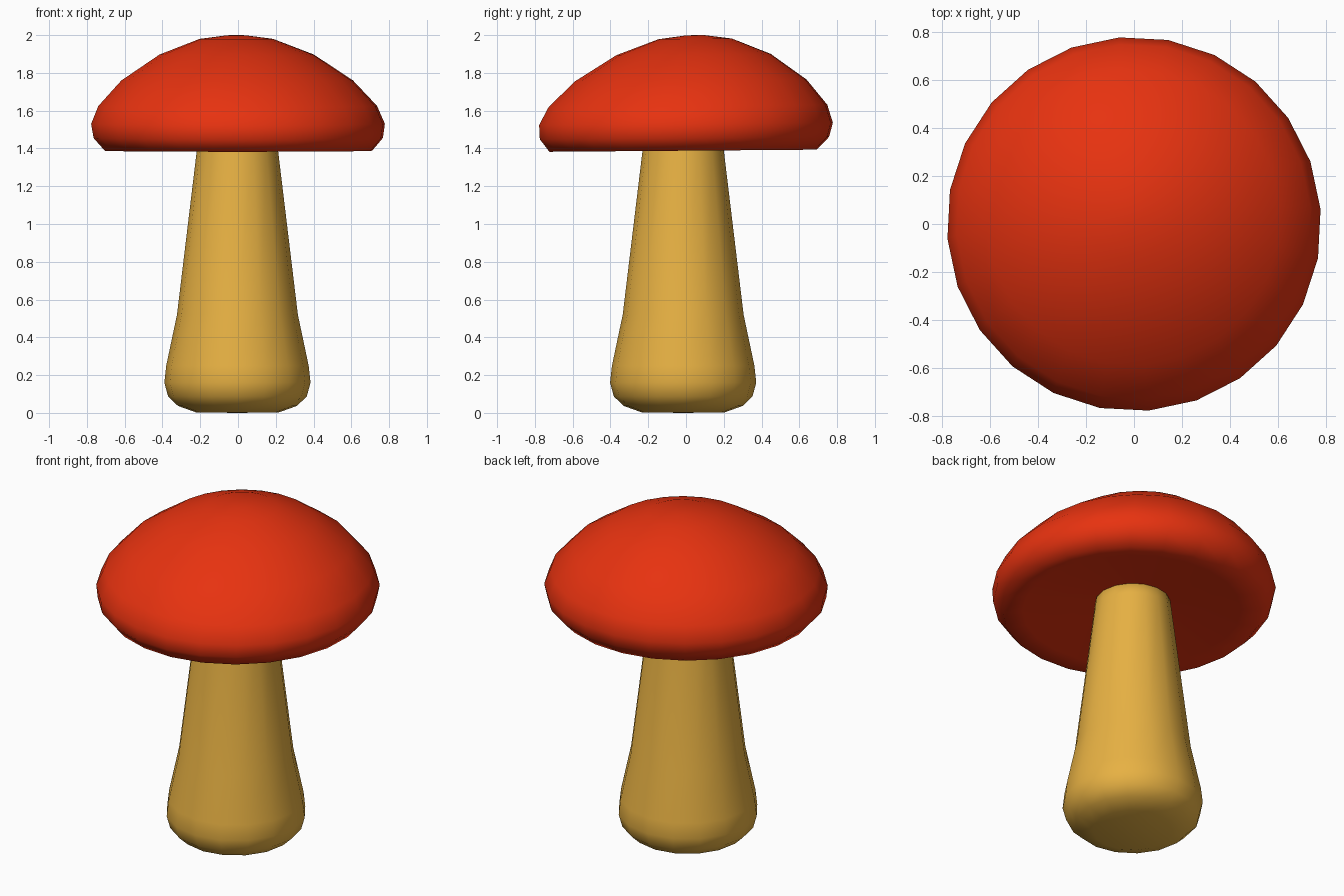
import bpy, bmesh, math
from mathutils import Matrix, Vector

old = bpy.data.objects.get("Cube")
if old:
    bpy.data.objects.remove(old, do_unlink=True)


def make_material(name, rgb):
    mat = bpy.data.materials.new(name)
    mat.use_nodes = True
    color = (*rgb, 1.0)
    mat.diffuse_color = color
    bsdf = mat.node_tree.nodes["Principled BSDF"]
    bsdf.inputs["Base Color"].default_value = color
    bsdf.inputs["Roughness"].default_value = 0.8
    return mat


def lathe(name, profile, sides, turn, mat, shape=None):
    """Spin a radius/height profile around z into a smooth closed solid."""
    bm = bmesh.new()
    verts = [bm.verts.new((r, 0, z)) for r, z in profile]
    edges = [bm.edges.new(pair) for pair in zip(verts, verts[1:])]
    bmesh.ops.spin(bm, geom=verts + edges, cent=(0, 0, 0), axis=(0, 0, 1),
                   angle=math.tau, steps=sides)
    bmesh.ops.remove_doubles(bm, verts=bm.verts, dist=0.0005)
    bmesh.ops.transform(bm, matrix=Matrix.Rotation(turn, 4, 'Z'), verts=bm.verts)
    if shape:
        bmesh.ops.transform(bm, matrix=shape, verts=bm.verts)
    bmesh.ops.recalc_face_normals(bm, faces=bm.faces)
    for face in bm.faces:
        face.smooth = True
    mesh = bpy.data.meshes.new(name)
    bm.to_mesh(mesh)
    bm.free()
    mesh.materials.append(mat)
    obj = bpy.data.objects.new(name, mesh)
    bpy.context.collection.objects.link(obj)
    return obj


red = make_material("cap red", (0.80, 0.032, 0.005))
tan = make_material("stem yellow", (0.80, 0.44, 0.056))

# Stem: bulbous foot tapering up into the cap
stem_profile = [(0, 0), (0.22, 0.003), (0.315, 0.037), (0.367, 0.087),
                (0.387, 0.16), (0.377, 0.25), (0.32, 0.52), (0.215, 1.39),
                (0.205, 1.47), (0, 1.48)]
stem = lathe("stem", stem_profile, 16, 0, tan)
stem.location = Vector((-0.003, -0.015, 0))

# Cap: rounded dome with a shallow hollow below, leaning slightly backwards
cap_profile = [(0, 2.0), (0.05, 1.999), (0.195, 1.98), (0.41, 1.897),
               (0.615, 1.76), (0.74, 1.625), (0.78, 1.53), (0.768, 1.455),
               (0.71, 1.388), (0.60, 1.398), (0.22, 1.45), (0, 1.46)]
lean = Matrix.Identity(4)
lean[0][2], lean[1][2], lean[2][1] = -0.02, 0.11, 0.008
pivot = Matrix.Translation((0, 0, 1.53))
lathe("cap", cap_profile, 24, math.radians(4.5), red,
      pivot @ lean @ pivot.inverted())
